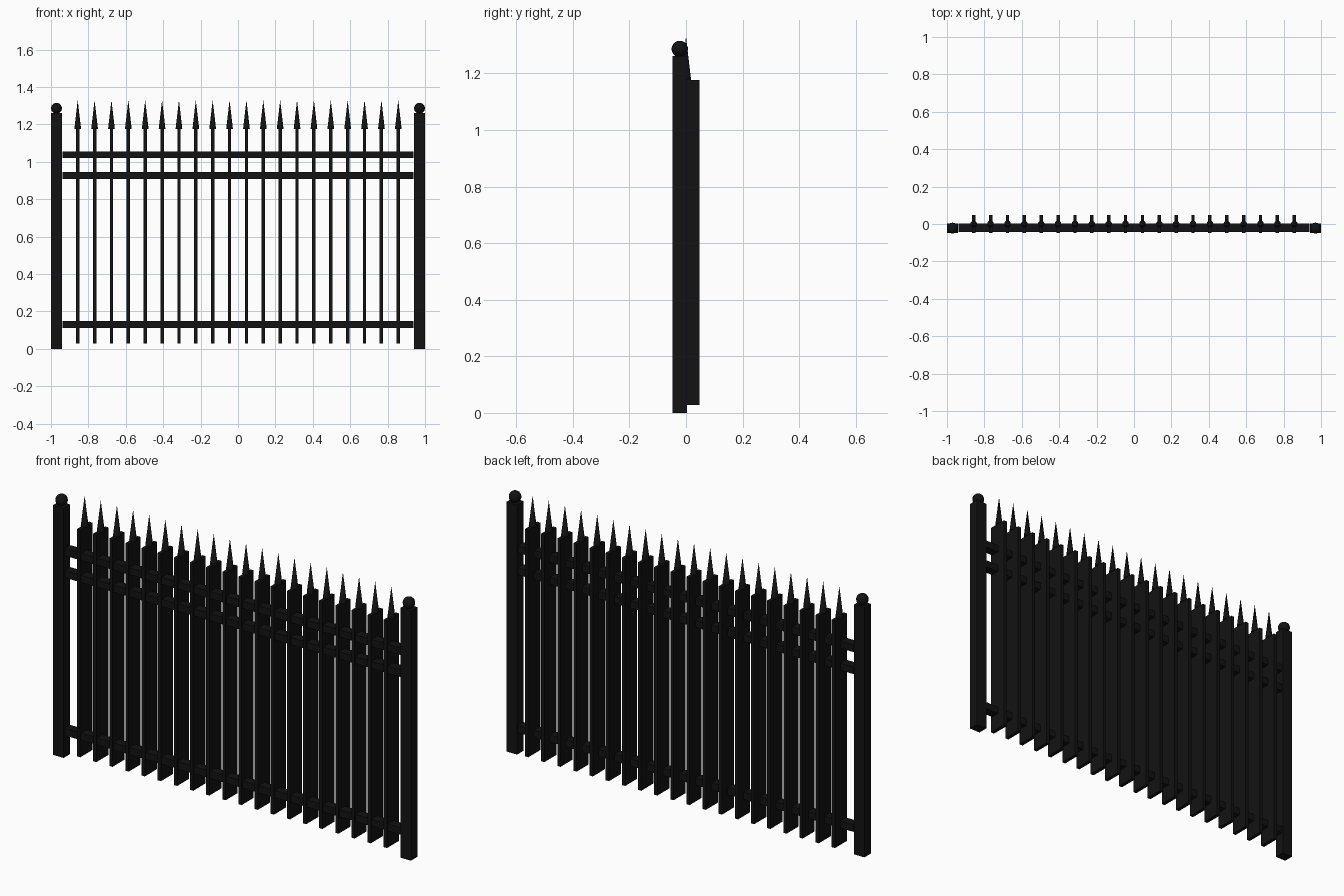
import bpy

if "Cube" in bpy.data.objects:
    bpy.data.objects.remove(bpy.data.objects["Cube"])

black = bpy.data.materials.new("black_iron")
black.diffuse_color = (0.006, 0.006, 0.006, 1)
black.use_nodes = True
black.node_tree.nodes["Principled BSDF"].inputs["Base Color"].default_value = black.diffuse_color


def finish(name):
    ob = bpy.context.object
    ob.name = name
    ob.data.materials.append(black)
    return ob


def box(name, x0, x1, y0, y1, z0, z1):
    bpy.ops.mesh.primitive_cube_add(
        size=1, location=((x0 + x1) / 2, (y0 + y1) / 2, (z0 + z1) / 2))
    bpy.context.object.scale = (x1 - x0, y1 - y0, z1 - z0)
    bpy.ops.object.transform_apply(location=False, rotation=False, scale=True)
    return finish(name)


# End posts with ball finials
for side, s in (("left", -1), ("right", 1)):
    cx = s * 0.9705
    box(side + "_post", cx - 0.0295, cx + 0.0295, -0.048, 0.004, 0, 1.261)
    bpy.ops.mesh.primitive_uv_sphere_add(
        segments=24, ring_count=12, radius=0.029, location=(cx, -0.022, 1.286))
    bpy.ops.object.shade_smooth_by_angle()
    finish(side + "_post_ball")

# Horizontal rails
for name, z in (("bottom_rail", 0.13), ("middle_rail", 0.927), ("top_rail", 1.038)):
    box(name, -0.938, 0.938, -0.042, 0.003, z - 0.018, z + 0.018)

# Flat pickets with pointed spear tips
COUNT = 20
for i in range(COUNT):
    x = -0.857 + i * 1.714 / (COUNT - 1)
    box(f"picket_{i + 1}", x - 0.009, x + 0.009, -0.048, 0.048, 0.028, 1.177)
    bpy.ops.mesh.primitive_cone_add(
        vertices=12, radius1=0.018, radius2=0, depth=0.154,
        location=(x, 0, 1.253))
    bpy.ops.object.shade_smooth_by_angle()
    finish(f"spear_tip_{i + 1}")
